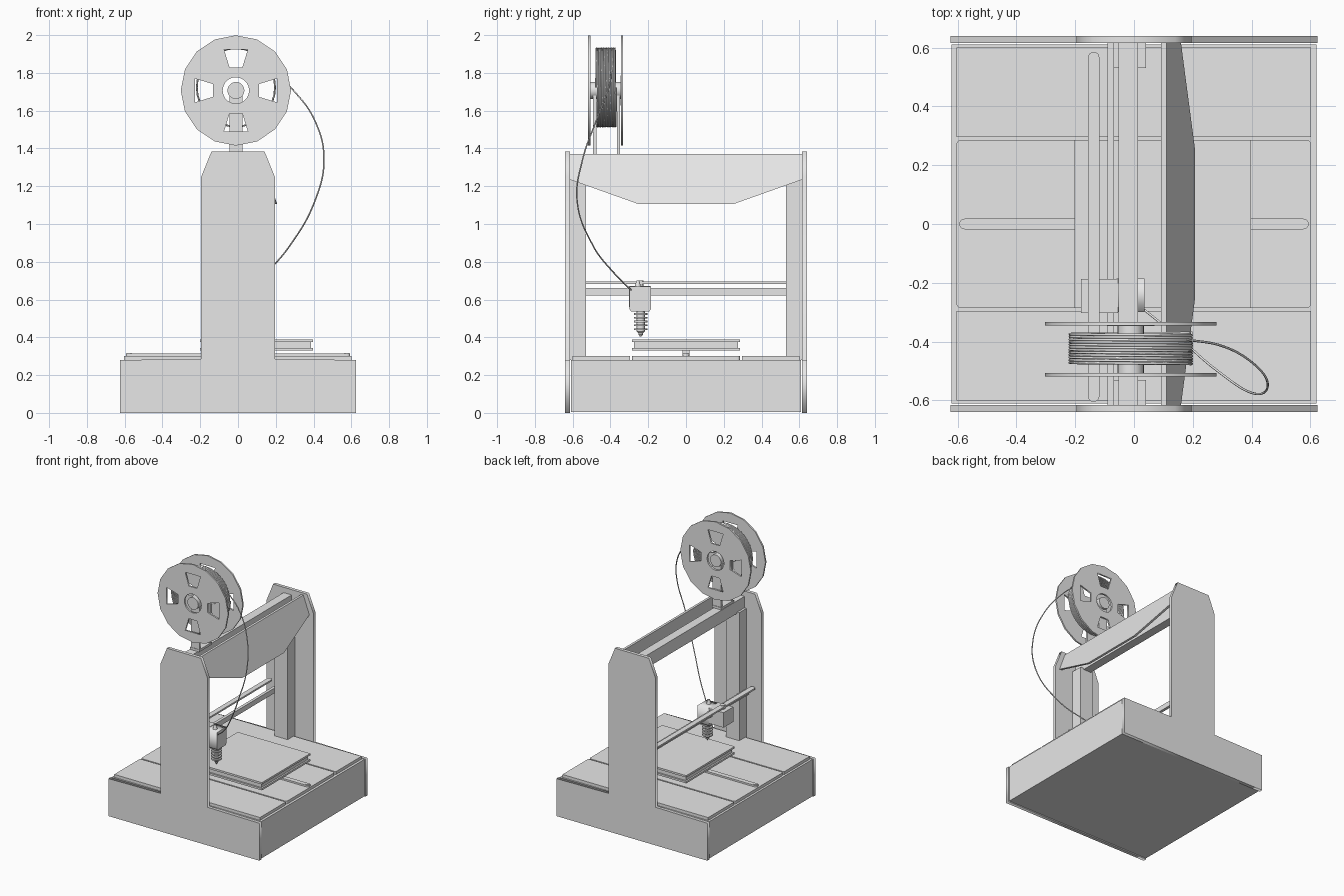
import bpy, bmesh, math
from mathutils import Vector

if "Cube" in bpy.data.objects:
    bpy.data.objects.remove(bpy.data.objects["Cube"])

grey = bpy.data.materials.new("machine grey")
grey.diffuse_color = (0.8, 0.8, 0.8, 1)
grey.use_nodes = True
grey.node_tree.nodes["Principled BSDF"].inputs["Base Color"].default_value = grey.diffuse_color


def add(name, bm):
    bmesh.ops.recalc_face_normals(bm, faces=bm.faces)
    me = bpy.data.meshes.new(name)
    bm.to_mesh(me)
    bm.free()
    ob = bpy.data.objects.new(name, me)
    bpy.context.collection.objects.link(ob)
    me.materials.append(grey)
    return ob


def box(name, x, y, z):
    bm = bmesh.new()
    bmesh.ops.create_cube(bm, size=1)
    for v in bm.verts:
        for i, r in enumerate((x, y, z)):
            v.co[i] = (r[0] + r[1]) / 2 + v.co[i] * (r[1] - r[0])
    return add(name, bm)


def plate(name, loops, lo, hi, upright=False):
    """Filled outline (first loop) with holes; extruded along z, or along y when upright."""
    cu = bpy.data.curves.new(name, 'CURVE')
    cu.dimensions, cu.fill_mode, cu.extrude = '2D', 'BOTH', (hi - lo) / 2
    for loop in loops:
        sp = cu.splines.new('POLY')
        sp.points.add(len(loop) - 1)
        for p, (a, b) in zip(sp.points, loop):
            p.co = (a, b, 0, 1)
        sp.use_cyclic_u = True
    tmp = bpy.data.objects.new(name + "_outline", cu)
    bpy.context.collection.objects.link(tmp)
    bpy.context.view_layer.update()
    me = bpy.data.meshes.new_from_object(tmp.evaluated_get(bpy.context.evaluated_depsgraph_get()))
    bpy.data.objects.remove(tmp)
    bm = bmesh.new()
    bm.from_mesh(me)
    bmesh.ops.remove_doubles(bm, verts=bm.verts, dist=1e-5)
    mid = (lo + hi) / 2
    for v in bm.verts:
        a, b, c = v.co
        v.co = (a, mid - c, b) if upright else (a, b, c + mid)
    return add(name, bm)


def ring(cx, cy, r, n, start=0, sweep=math.tau):
    return [(cx + r * math.cos(start + sweep * i / n), cy + r * math.sin(start + sweep * i / n))
            for i in range(n)]


def rounded(x0, x1, y0, y1, r, n=6):
    pts = []
    for k, (cx, cy) in enumerate(((x1 - r, y1 - r), (x0 + r, y1 - r), (x0 + r, y0 + r), (x1 - r, y0 + r))):
        pts += ring(cx, cy, r, n, k * math.pi / 2, math.pi / 2 * n / (n - 1) if n > 1 else 0)
    return pts


def lathe(name, prof, x, y, n=20):
    bm = bmesh.new()
    rings = [[bm.verts.new((x + r * math.cos(math.tau * i / n), y + r * math.sin(math.tau * i / n), z))
              for i in range(n)] for r, z in prof]
    for a, b in zip(rings, rings[1:]):
        for i in range(n):
            bm.faces.new((a[i], a[(i + 1) % n], b[(i + 1) % n], b[i]))
    bm.faces.new(rings[0])
    bm.faces.new(rings[-1])
    return add(name, bm)


def strand(name, pts, r, smooth=False):
    cu = bpy.data.curves.new(name, 'CURVE')
    cu.dimensions, cu.bevel_depth, cu.bevel_resolution, cu.use_fill_caps = '3D', r, 1, True
    sp = cu.splines.new('BEZIER' if smooth else 'POLY')
    tgt = sp.bezier_points if smooth else sp.points
    tgt.add(len(pts) - 1)
    for p, c in zip(tgt, pts):
        if smooth:
            p.co = c
            p.handle_left_type = p.handle_right_type = 'AUTO'
        else:
            p.co = (*c, 1)
    cu.materials.append(grey)
    ob = bpy.data.objects.new(name, cu)
    bpy.context.collection.objects.link(ob)


# Base box and its cover panels
box("base_body", (-.62, .62), (-.61, .61), (0.004, .28))
plate("center_cover", [rounded(-.604, .602, -.286, .286, .015)], .28, .302)
for s, tag in ((-1, "front"), (1, "back")):
    y = sorted((s * .296, s * .6))
    box(tag + "_cover", (-.604, .602), y, (.28, .302))

    # Side plates with chamfered uprights
    half = [(.625, 0), (.625, .28), (.195, .285), (.195, 1.25), (.14, 1.385)]
    outline = half + [(-a, b) for a, b in reversed(half)]
    plate(tag + "_side_plate", [outline], *sorted((s * .615, s * .64)), upright=True)

    # Inner columns
    box(tag + "_column", (-.07, .04), sorted((s * .53, s * .615)), (.28, 1.26))

# Bed drive belt with end pulleys
plate("bed_belt", [rounded(-.594, .594, -.018, .018, .0175)], .302, .314)
for s in (-1, 1):
    lathe("bed_pulley", [(.014, .30), (.014, .318)], s * .577, 0)
box("bed_carriage", (.04, .16), (-.018, .018), (.31, .335))

# Print bed: two plates round a recessed core
box("bed_lower_plate", (-.202, .398), (-.286, .286), (.33, .344))
box("bed_core", (-.19, .386), (-.274, .274), (.344, .374))
box("bed_upper_plate", (-.202, .398), (-.286, .286), (.374, .388))

# Cross rail, carriage belt and top beam
box("cross_rail", (-.09, -.068), (-.615, .615), (.622, .66))
plate("carriage_belt", [rounded(-.156, -.118, -.605, .585, .0185)], .683, .695)
box("top_beam", (-.053, .013), (-.615, .615), (1.25, 1.345))

# Sloping front panel of the gantry
bm = bmesh.new()
prof = [(-.615, 1.37), (.615, 1.37), (.615, 1.235), (.25, 1.105), (-.25, 1.105), (-.615, 1.235)]
outer = [bm.verts.new((.11 + (1.37 - z) * .37, y, z)) for y, z in prof]
inner = [bm.verts.new((.092 + (1.37 - z) * .37, y, z)) for y, z in prof]
bm.faces.new(outer)
bm.faces.new(inner)
for i in range(6):
    j = (i + 1) % 6
    bm.faces.new((outer[i], outer[j], inner[j], inner[i]))
add("gantry_panel", bm)

# Print head: carriage, body, finned heat sink, nozzle
box("head_carriage", (-.18, -.055), (-.302, -.187), (.56, .672))
lathe("carriage_bolt", [(.017, .66), (.017, .70)], -.135, -.243)
hb = [(-.30, .55), (-.29, .537), (-.195, .537), (-.185, .55), (-.185, .67), (-.30, .67)]
body = plate("head_body", [hb], -.06, .035, upright=True)
for v in body.data.vertices:
    v.co.x, v.co.y = v.co.y, v.co.x
body.data.flip_normals()
sink = [(.022, .54)]
for k in range(5):
    z = .528 - k * .02
    sink += [(.022, z), (.036, z), (.036, z - .009), (.022, z - .009)]
sink += [(.022, .432), (.012, .422), (.012, .415), (.004, .404)]
lathe("heat_sink_nozzle", sink, -.01, -.24)
bm = bmesh.new()
bmesh.ops.create_cone(bm, cap_ends=True, segments=12, radius1=.016, radius2=.008, depth=.03)
for v in bm.verts:
    v.co += Vector((-.01, -.255, .685))
add("filament_inlet", bm)

# Spool cradle and axle
CX, CZ = -.011, 1.707
box("cradle_base", (-.05, .026), (-.495, -.345), (1.345, 1.362))
for y0 in (-.492, -.366):
    box("cradle_arm", (-.046, .024), (y0, y0 + .017), (1.35, CZ))
plate("spool_axle", [ring(CX, CZ, .045, 20)], -.518, -.333, upright=True)

# Spool flanges with four windows and a bore
loops = [ring(CX, CZ, .292, 16, math.pi / 2), ring(CX, CZ, .07, 20)[::-1]]
for k in range(4):
    c, s = math.cos(k * math.pi / 2), math.sin(k * math.pi / 2)
    win = [(-.034, .122), (-.063, .217), (.063, .217), (.034, .122)]
    loops.append([(CX + a * c - b * s, CZ + a * s + b * c) for a, b in win])
for y0 in (-.518, -.345):
    plate("spool_flange", loops, y0, y0 + .012, upright=True)
plate("spool_hub", [ring(CX, CZ, .08, 20), ring(CX, CZ, .07, 20)[::-1]], -.347, -.345, upright=True)

# Filament windings and the free strand to the head
turns, seg = 12, 32
strand("windings", [(CX + .207 * math.cos(math.tau * i / seg), -.476 + .106 * i / (turns * seg),
                     CZ + .016 + .207 * math.sin(math.tau * i / seg))
                    for i in range(turns * seg + 1)], .0048)
strand("filament", [(.10, -.385, 1.885), (.19, -.395, 1.80), (.30, -.415, 1.70), (.41, -.478, 1.54),
                    (.455, -.548, 1.34), (.41, -.577, 1.13), (.274, -.492, .885),
                    (.15, -.385, .745), (.02, -.28, .64)], .004, True)
